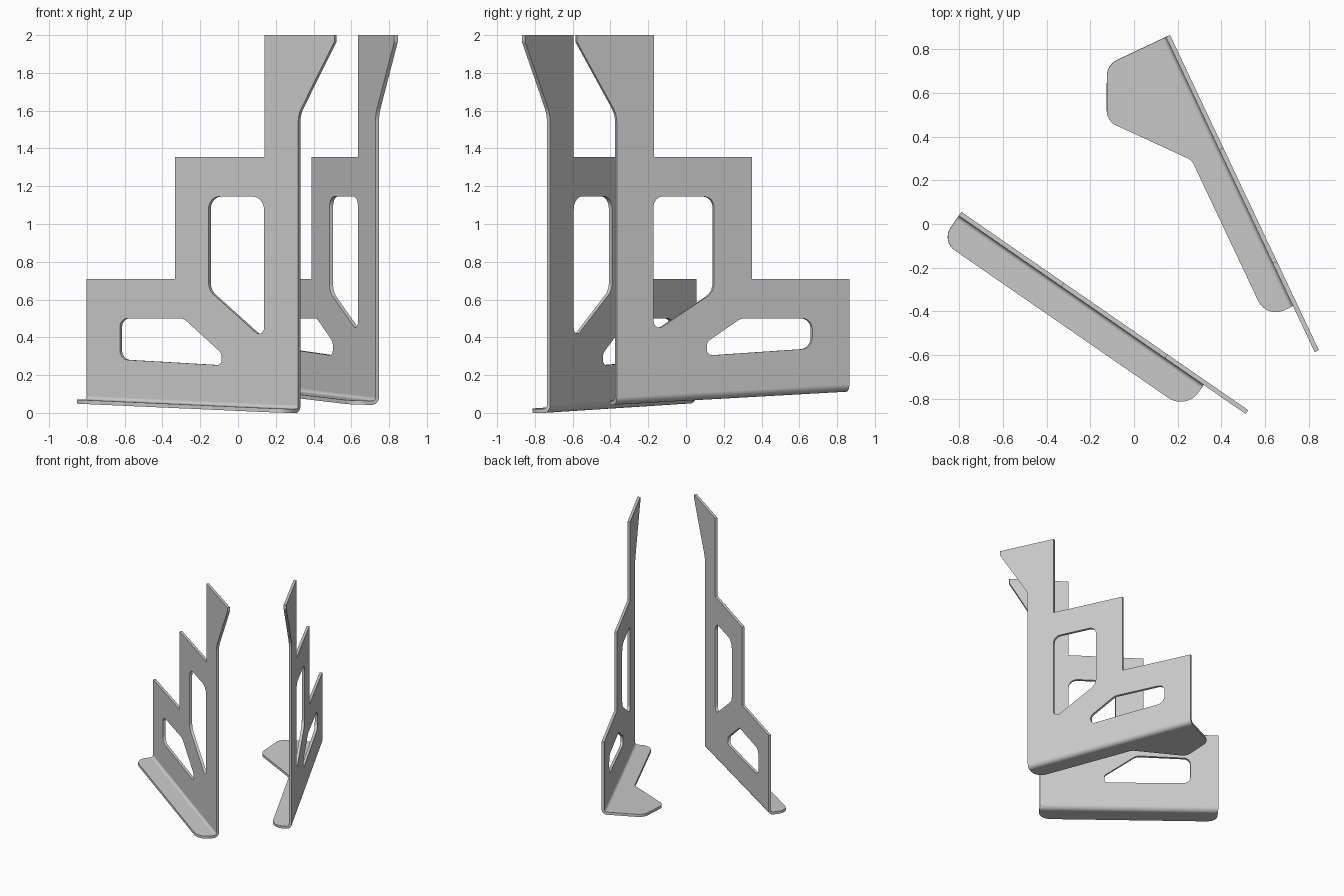
import bpy, bmesh, math
from mathutils import Vector

if "Cube" in bpy.data.objects:
    bpy.data.objects.remove(bpy.data.objects["Cube"])

T = 0.021                 # sheet thickness
R = 0.03                  # bend radius at the middle of the sheet
ARC = R * math.pi / 2
END = 1.362               # length of the folded edge


def fillet(points, steps=8):
    """Round the corners of a closed polygon given as (x, y, radius)."""
    out = []
    for i, (x, y, r) in enumerate(points):
        p = Vector((x, y))
        if r == 0:
            out.append(p)
            continue
        a = (Vector(points[i - 1][:2]) - p).normalized()
        b = (Vector(points[(i + 1) % len(points)][:2]) - p).normalized()
        half = a.angle(b) / 2
        d = r / math.tan(half)
        c = p + (a + b).normalized() * r / math.sin(half)
        start, end = (p + a * d - c).normalized(), (p + b * d - c).normalized()
        out += [c + start.slerp(end, k / steps) * r for k in range(steps + 1)]
    return out


def bracket(name, origin, along, base, flange, holes):
    """Lay out a flat sheet, fold its lower flange, then thicken it."""
    u = Vector(along).normalized()
    side = Vector((u.y, -u.x))

    def floor(s):
        return base[0] + (base[1] - base[0]) * s / END

    def on_plate(pts):
        return [(s, z - floor(s) - T / 2 - R, r) for s, z, r in pts]

    def on_flange(pts):
        return [(s, T / 2 + R - n - ARC, r) for s, n, r in pts]

    # stepped plate outline continuing into the flange outline
    plate = [(0, .71, 0), (.57, .71, 0), (.57, 1.355, 0), (1.145, 1.355, 0),
             (1.145, 2, 0), (1.595, 2, 0), (1.595, 1.965, .03), (END, 1.58, .15)]
    loops = [on_plate(plate) + on_flange(flange)] + [on_plate(h) for h in holes]

    bm = bmesh.new()
    for loop in loops:
        vs = [bm.verts.new((p.x, p.y, 0)) for p in fillet(loop)]
        for i, v in enumerate(vs):
            bm.edges.new((vs[i - 1], v))
    bmesh.ops.triangle_fill(bm, edges=bm.edges[:], use_beauty=True, normal=(0, 0, 1))

    # crease lines across the bend
    for k in range(9):
        bmesh.ops.bisect_plane(bm, geom=bm.verts[:] + bm.edges[:] + bm.faces[:],
                               plane_co=(0, -ARC * k / 8, 0), plane_no=(0, 1, 0))

    # fold and place
    for vert in bm.verts:
        s, v = vert.co.x, vert.co.y
        a = min(max(-v / R, 0), math.pi / 2)
        n = T / 2 + R * (1 - math.cos(a)) + max(-v - ARC, 0)
        h = T / 2 + R * (1 - math.sin(a)) + max(v, 0)
        xy = Vector(origin) + u * s + side * n
        vert.co = (xy.x, xy.y, h + floor(s))
    bmesh.ops.recalc_face_normals(bm, faces=bm.faces[:])

    me = bpy.data.meshes.new(name)
    bm.to_mesh(me)
    bm.free()
    ob = bpy.data.objects.new(name, me)
    bpy.context.collection.objects.link(ob)
    bpy.ops.object.select_all(action='DESELECT')
    ob.select_set(True)
    bpy.context.view_layer.objects.active = ob
    sol = ob.modifiers.new("thickness", 'SOLIDIFY')
    sol.thickness, sol.offset, sol.use_even_offset = T, 0, True
    bpy.ops.object.modifier_apply(modifier=sol.name)
    bpy.ops.object.shade_smooth_by_angle(angle=math.radians(35))
    wn = ob.modifiers.new("flat_shading", 'WEIGHTED_NORMAL')
    wn.keep_sharp = True
    return ob


# front bracket with a narrow flange
bracket("front_bracket", (-.79, .055), (1.31, -.905), (.05, 0),
        [(END, .162, .1), (0, .162, .075)],
        [[(.214, .5, .05), (.625, .5, .08), (.87, .315, .04), (.87, .252, .03), (.214, .283, .05)],
         [(.785, 1.145, .07), (1.143, 1.145, .07), (1.143, .385, .035), (.785, .65, .08)]])

# rear bracket with a flange that widens into a foot
bracket("rear_bracket", (.165, .865), (.68, -1.44), (.112, .043),
        [(END, .155, .09), (.56, .155, .06), (.232, .43, .07), (0, .32, .08)],
        [[(.217, .5, .06), (.635, .5, .08), (.835, .375, .04), (.835, .303, .035), (.217, .341, .06)],
         [(.792, 1.145, .06), (1.146, 1.145, .05), (1.146, .425, .035), (.792, .64, .08)]])
